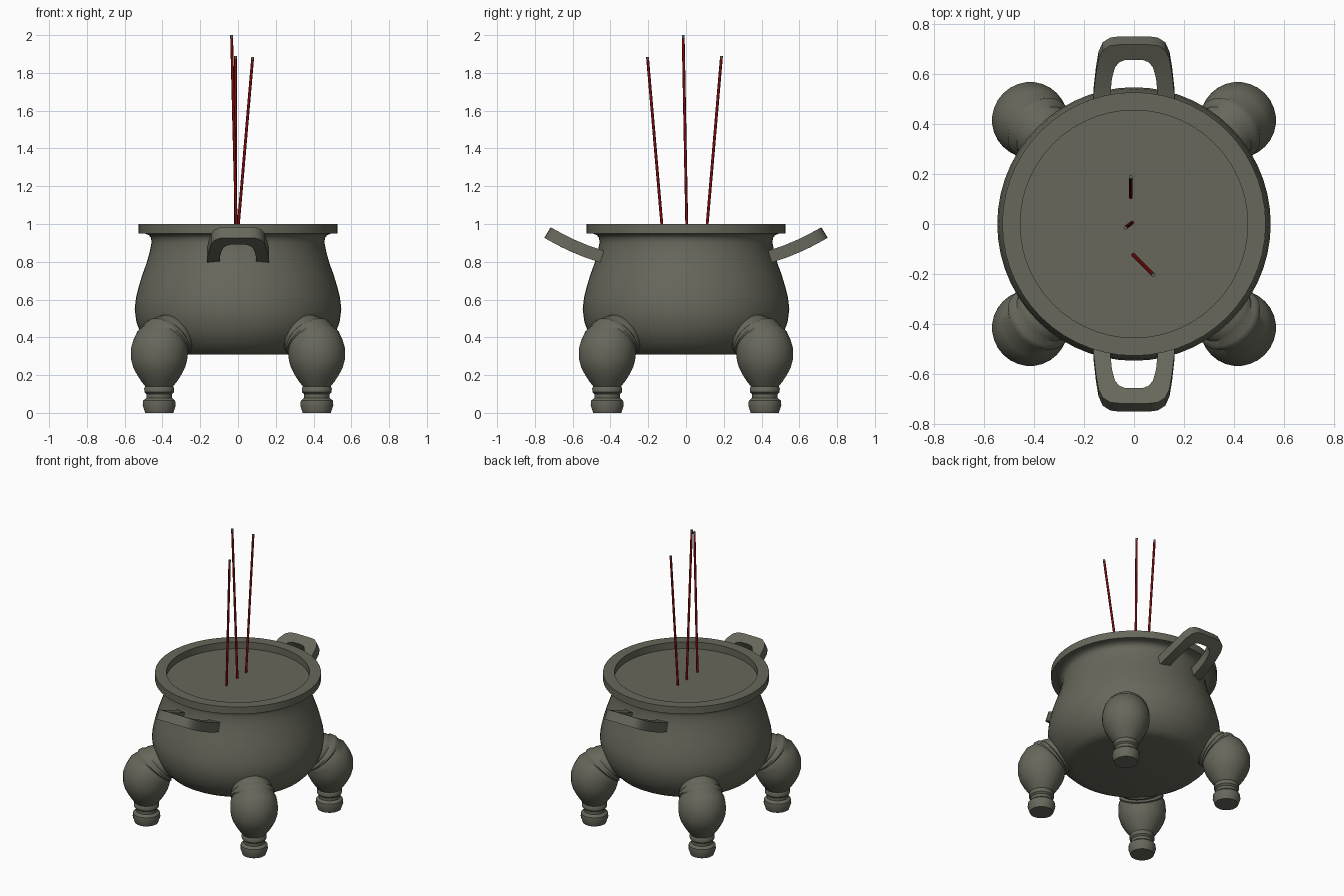
import bpy, math
from mathutils import Vector

if "Cube" in bpy.data.objects:
    bpy.data.objects.remove(bpy.data.objects["Cube"])


def material(name, rgb):
    m = bpy.data.materials.new(name)
    m.diffuse_color = (*rgb, 1)
    m.use_nodes = True
    m.node_tree.nodes["Principled BSDF"].inputs["Base Color"].default_value = m.diffuse_color
    return m


stone = material("olive_stone", (0.135, 0.135, 0.105))
red = material("incense_red", (0.2, 0.004, 0.004))
ash_grey = material("ash_grey", (0.13, 0.14, 0.13))


def make_object(name, verts, faces, mat, angle=35):
    me = bpy.data.meshes.new(name)
    me.from_pydata(verts, [], faces)
    me.materials.append(mat)
    me.shade_smooth()
    me.set_sharp_from_angle(angle=math.radians(angle))
    ob = bpy.data.objects.new(name, me)
    bpy.context.collection.objects.link(ob)
    return ob


def loft(name, rings, mat, angle=35):
    """Skin a list of equal-length closed rings and cap both ends."""
    n = len(rings[0])
    verts = [p for ring in rings for p in ring]
    faces = [(i * n + j, i * n + (j + 1) % n, (i + 1) * n + (j + 1) % n, (i + 1) * n + j)
             for i in range(len(rings) - 1) for j in range(n)]
    faces.append(tuple(reversed(range(n))))
    faces.append(tuple(range((len(rings) - 1) * n, len(rings) * n)))
    return make_object(name, verts, faces, mat, angle)


def circle(centre, u, v, r, n):
    return [centre + r * (math.cos(a) * u + math.sin(a) * v)
            for a in (2 * math.pi * k / n for k in range(n))]


X, Y, Z = Vector((1, 0, 0)), Vector((0, 1, 0)), Vector((0, 0, 1))

# Bowl: lathe from the base, over the belly and rim, to the ash level
bowl_profile = [(0.38, 0.31), (0.415, 0.318), (0.445, 0.335), (0.485, 0.375), (0.515, 0.42),
                (0.538, 0.48), (0.547, 0.55), (0.54, 0.61), (0.525, 0.67), (0.507, 0.73),
                (0.485, 0.79), (0.468, 0.85), (0.458, 0.90), (0.46, 0.925), (0.472, 0.941),
                (0.495, 0.95), (0.527, 0.95), (0.527, 1.0), (0.455, 1.0), (0.455, 0.952)]
loft("bowl", [circle(Z * z, X, Y, r, 56) for r, z in bowl_profile], stone)

# Legs: rings of (distance from centre, height, radius, tilt towards the bowl)
leg_rings = [(0.59, 0.0, 0.075, 0), (0.59, 0.04, 0.088, 0), (0.59, 0.065, 0.085, 0),
             (0.59, 0.08, 0.068, 0), (0.59, 0.1, 0.068, 0), (0.59, 0.11, 0.079, 0),
             (0.59, 0.13, 0.08, 0), (0.59, 0.14, 0.074, 0), (0.59, 0.165, 0.094, 0),
             (0.59, 0.2, 0.117, 0), (0.59, 0.24, 0.138, 0), (0.59, 0.28, 0.149, 0),
             (0.59, 0.32, 0.152, 10), (0.58, 0.345, 0.15, 20), (0.565, 0.372, 0.146, 32),
             (0.546, 0.387, 0.134, 42), (0.54, 0.39, 0.141, 45), (0.525, 0.397, 0.14, 48),
             (0.515, 0.405, 0.125, 50), (0.50, 0.409, 0.13, 51), (0.485, 0.415, 0.125, 53),
             (0.44, 0.44, 0.11, 55)]
for name, deg in (("front_right", -45), ("back_right", 45), ("back_left", 135), ("front_left", 225)):
    a = math.radians(deg)
    out = Vector((math.cos(a), math.sin(a), 0))
    side = Vector((-math.sin(a), math.cos(a), 0))
    rings = []
    for d, z, r, tilt in leg_rings:
        t = math.radians(tilt)
        rings.append(circle(out * d + Z * z, out * math.cos(t) + Z * math.sin(t), side, r, 28))
    loft(name + "_leg", rings, stone, 40)

# Handles: U-shaped slabs that curve upwards, given as outer/inner outline pairs
half = [((0.165, 0.45), (0.097, 0.45)), ((0.162, 0.54), (0.095, 0.54)), ((0.152, 0.63), (0.088, 0.61)),
        ((0.142, 0.69), (0.076, 0.655)), ((0.125, 0.727), (0.06, 0.676)), ((0.095, 0.746), (0.04, 0.685)),
        ((0.06, 0.75), (0.02, 0.687))]
outline = half + [tuple((-x, y) for x, y in pair) for pair in reversed(half)]


def handle_point(x, y, t, sign):
    d = y - 0.45
    slope = 0.29 + d
    k = t / math.hypot(slope, 1)
    return Vector((x * sign, (y - slope * k) * sign, 0.795 + 0.29 * d + 0.5 * d * d + k))


for name, sign in (("back_handle", 1), ("front_handle", -1)):
    rings = [[handle_point(*o, 0, sign), handle_point(*i, 0, sign),
              handle_point(*i, 0.065, sign), handle_point(*o, 0.065, sign)] for o, i in outline]
    loft(name, rings, stone, 40)

# Incense sticks with short ash tips
sticks = [((-0.008, 0.005, 0.94), (-0.034, -0.015, 2.0)),
          ((-0.003, -0.123, 0.94), (0.078, -0.204, 1.885)),
          ((-0.013, 0.107, 0.94), (-0.013, 0.188, 1.89))]
for k, (p, q) in enumerate(sticks, 1):
    p, q = Vector(p), Vector(q)
    m = q - (q - p).normalized() * 0.015
    loft(f"incense_stick_{k}", [circle(c, X, Y, 0.0075, 8) for c in (p, m)], red, 50)
    loft(f"incense_tip_{k}", [circle(c, X, Y, 0.0075, 8) for c in (m, q)], ash_grey, 50)
